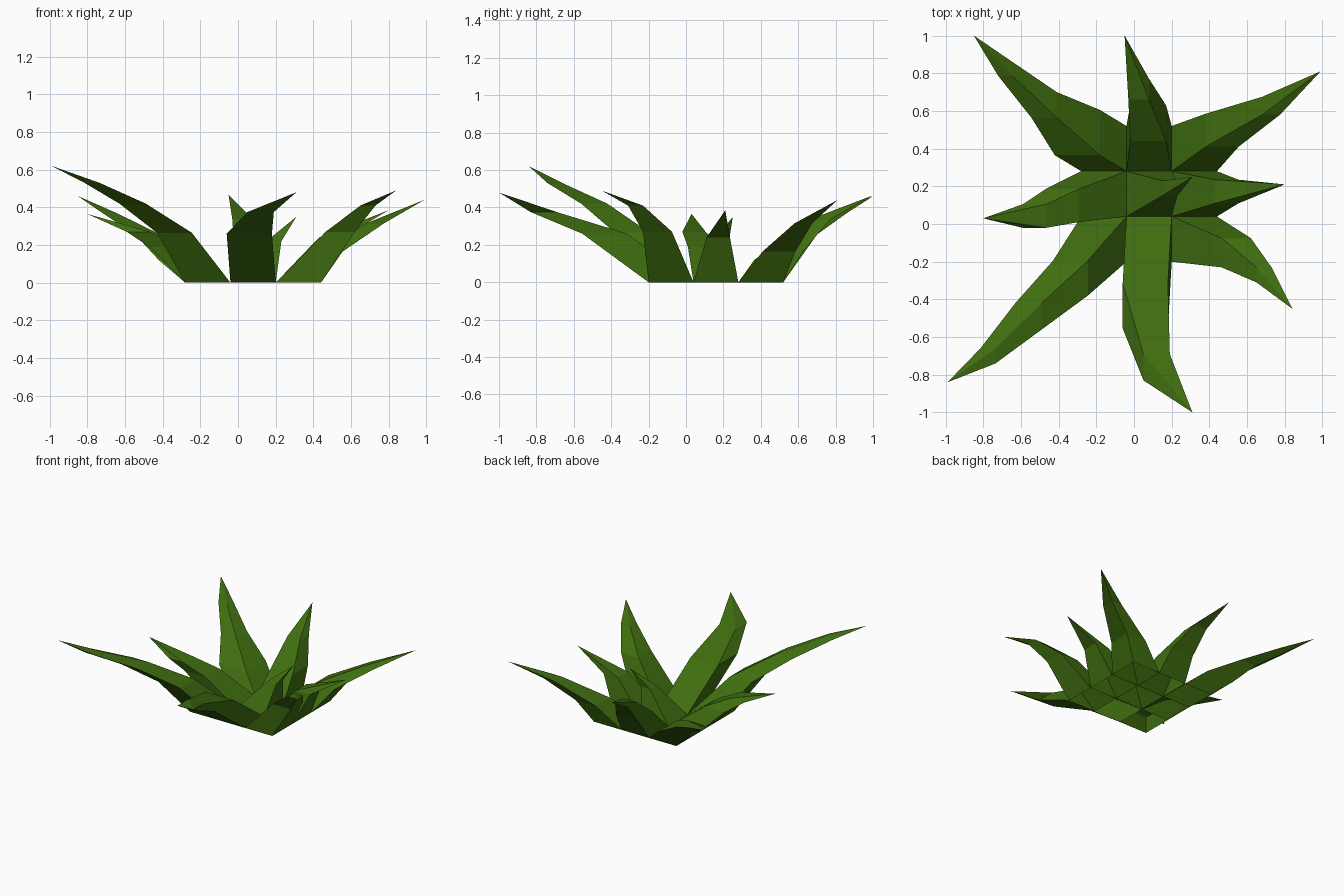
import bpy
import bmesh

cube = bpy.data.objects.get("Cube")
if cube:
    bpy.data.objects.remove(cube, do_unlink=True)

green = bpy.data.materials.new("leaf green")
green.use_nodes = True
green.diffuse_color = (0.05, 0.155, 0.005, 1)
green.node_tree.nodes["Principled BSDF"].inputs["Base Color"].default_value = green.diffuse_color

CELL = 0.24            # width of one square leaf base
ORIGIN = (-0.28, -0.20)  # front right corner of the three by three base grid


def leaf(name, column, row, sections, tip):
    """Four-sided blade: square base, level square sections (x, y, width, z), pointed tip."""
    bm = bmesh.new()
    base = (ORIGIN[0] + column * CELL, ORIGIN[1] + row * CELL, CELL, 0)
    rings = []
    for x, y, w, z in [base] + sections:
        corners = ((x, y), (x + w, y), (x + w, y + w), (x, y + w))
        rings.append([bm.verts.new((cx, cy, z)) for cx, cy in corners])
    for low, high in zip(rings, rings[1:]):
        for i in range(4):
            j = (i + 1) % 4
            bm.faces.new((low[i], low[j], high[j], high[i]))
    point = bm.verts.new(tip)
    for i in range(4):
        bm.faces.new((rings[-1][i], rings[-1][(i + 1) % 4], point))
    mesh = bpy.data.meshes.new(name)
    bm.to_mesh(mesh)
    bm.free()
    mesh.materials.append(green)
    bpy.context.collection.objects.link(bpy.data.objects.new(name, mesh))


# Front row of leaves
leaf("leaf_front_right", 0, 0,
     [(-0.43, -0.38, 0.185, 0.265), (-0.63, -0.56, 0.14, 0.42), (-0.815, -0.74, 0.08, 0.53)],
     (-0.99, -0.84, 0.62))
leaf("leaf_front", 1, 0,
     [(-0.06, -0.555, 0.24, 0.26), (0.05, -0.83, 0.14, 0.375)],
     (0.31, -1.0, 0.48))
leaf("leaf_front_left", 2, 0,
     [(0.465, -0.23, 0.155, 0.27), (0.65, -0.31, 0.08, 0.41)],
     (0.84, -0.45, 0.49))

# Middle row of leaves
leaf("leaf_right", 0, 1,
     [(-0.47, 0.01, 0.175, 0.19), (-0.59, -0.02, 0.125, 0.27)],
     (-0.80, 0.03, 0.365))
leaf("leaf_centre", 1, 1,
     [(0.15, 0.15, 0.08, 0.22)],
     (0.31, 0.25, 0.35))
leaf("leaf_left", 2, 1,
     [(0.43, 0.11, 0.125, 0.24)],
     (0.80, 0.21, 0.385))

# Back row of leaves
leaf("leaf_back_right", 0, 2,
     [(-0.42, 0.365, 0.24, 0.12), (-0.545, 0.565, 0.135, 0.255), (-0.72, 0.785, 0.075, 0.37)],
     (-0.85, 1.0, 0.46))
leaf("leaf_back", 1, 2,
     [(-0.02, 0.44, 0.19, 0.17), (-0.03, 0.66, 0.11, 0.335)],
     (-0.05, 1.0, 0.465))
leaf("leaf_back_left", 2, 2,
     [(0.38, 0.41, 0.175, 0.165), (0.68, 0.58, 0.095, 0.315)],
     (0.99, 0.81, 0.44))
